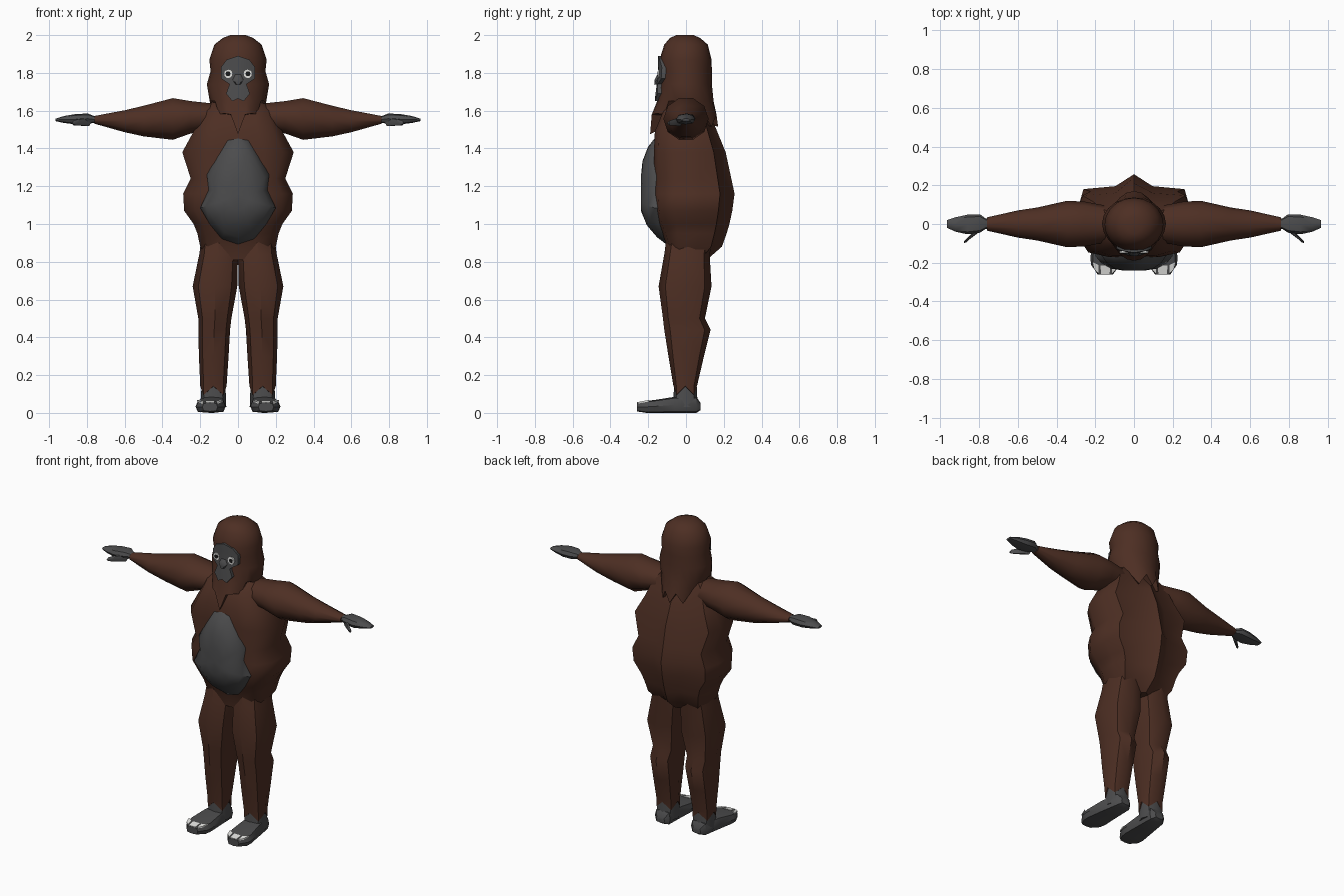
import bpy, bmesh, math
from mathutils import Vector as V

if "Cube" in bpy.data.objects:
    bpy.data.objects.remove(bpy.data.objects["Cube"])


def material(name, rgb):
    m = bpy.data.materials.new(name)
    m.diffuse_color = (*rgb, 1)
    m.use_nodes = True
    m.node_tree.nodes["Principled BSDF"].inputs["Base Color"].default_value = m.diffuse_color
    return m


FUR = material("brown fur", (0.075, 0.028, 0.017))
SKIN = material("grey skin", (0.072, 0.072, 0.074))
WHITE = material("white", (0.75, 0.75, 0.73))
BLACK = material("black", (0.01, 0.01, 0.01))


def loft(name, rings, mat, angle=45):
    """Skin a list of equal-sized point rings and close both ends with fans."""
    bm = bmesh.new()
    rows = [[bm.verts.new(p) for p in r] for r in rings]
    n = len(rows[0])
    for a, b in zip(rows, rows[1:]):
        for i in range(n):
            bm.faces.new((a[i], a[(i + 1) % n], b[(i + 1) % n], b[i]))
    for r in (rows[0], rows[-1]):
        c = bm.verts.new(sum((v.co for v in r), V()) / n)
        for i in range(n):
            bm.faces.new((r[i], r[(i + 1) % n], c))
    bmesh.ops.recalc_face_normals(bm, faces=bm.faces)
    me = bpy.data.meshes.new(name)
    bm.to_mesh(me)
    bm.free()
    me.materials.append(mat)
    ob = bpy.data.objects.new(name, me)
    bpy.context.collection.objects.link(ob)
    bpy.context.view_layer.objects.active = ob
    ob.select_set(True)
    bpy.ops.object.shade_smooth_by_angle(angle=math.radians(angle))
    ob.select_set(False)
    return ob


def oval(n, a0, a1, b0, b1, p=1.0):
    """Superellipse filling the box a0..a1, b0..b1."""
    out = []
    for i in range(n):
        c, s = math.cos(2 * math.pi * i / n), math.sin(2 * math.pi * i / n)
        c, s = (math.copysign(abs(t) ** p, t) if abs(t) > 1e-6 else 0 for t in (c, s))
        out.append(((a0 + a1) / 2 + c * (a1 - a0) / 2, (b0 + b1) / 2 + s * (b1 - b0) / 2))
    return out


def patch(name, half, centre, depth, mat):
    """Domed plate facing -y from a mirrored half outline (x, z)."""
    pts = half + [(-x, z) for x, z in reversed(half) if x > 0]
    rings = []
    for t in (1, 1, 0.85, 0.6, 0.3):
        ring = [(x * t, centre + (z - centre) * t) for x, z in pts]
        back = 0.05 if not rings else 0
        rings.append([(x, depth(x, z, t) + back, z) for x, z in ring])
    return loft(name, rings, mat)


# torso: flat front, ridged back
half = [(0, -1), (.45, -1), (.8, -.86), (1, -.35), (1, .3), (.9, .7), (.33, .76), (0, 1)]
section = half + [(-x, y) for x, y in reversed(half[1:-1])]
torso = [(.81, .15, .09, .11), (.88, .20, .10, .19), (.95, .215, .125, .215), (1.0, .235, .15, .23),
         (1.07, .285, .165, .245), (1.16, .29, .17, .257), (1.24, .25, .17, .24), (1.38, .295, .17, .21),
         (1.49, .235, .165, .165), (1.60, .19, .12, .12), (1.66, .12, .06, .07)]
loft("torso", [[(x * w, y * (f if y < 0 else b), z) for x, y in section]
               for z, w, f, b in torso], FUR)

# bare belly
patch("belly",
      [(0, 1.455), (.055, 1.445), (.11, 1.36), (.165, 1.26), (.155, 1.18), (.2, 1.085),
       (.15, 1.0), (.085, .92), (0, .89)], 1.15,
      lambda x, z, t: -.165 + .4 * max(0, 1.05 - z) - .075 * (1 - t ** 4), SKIN)

# head with hair hanging to a jagged hem
N = 20
hair = [(2.0, .04, .05, .04), (1.985, .08, .085, .075), (1.95, .125, .115, .115), (1.87, .152, .14, .135),
        (1.81, .145, .135, .137), (1.74, .165, .135, .137), (1.65, .15, .153, .146)]
rings = [[(x, y, z) for x, y in oval(N, -w, w, -f, b)] for z, w, f, b in hair]
hem = oval(N, -.125, .125, -.19, .17)
rings.append([(x, y, (1.475 + 1.5 * abs(x) * (y < 0) + .04 * (y > 0)) if i % 2 else 1.58)
              for i, (x, y) in enumerate(hem)])
loft("head_hair", rings, FUR)

# face, nose, eyes
patch("face",
      [(0, 1.89), (.06, 1.87), (.09, 1.83), (.09, 1.77), (.045, 1.74), (.063, 1.69), (.03, 1.65), (0, 1.665)],
      1.76, lambda x, z, t: -.148 - .12 * max(0, 1.8 - z) + 2.5 * x * x, SKIN)
loft("nose", [[(x, y, z) for x, z in oval(6, -w, w, 1.735, h)]
              for y, w, h in ((-.145, .03, 1.80), (-.158, .026, 1.785), (-.166, .014, 1.765))], SKIN)
for s, side in ((1, "left"), (-1, "right")):
    for part, r, y, mat in (("white", .023, -.149, WHITE), ("pupil", .013, -.151, BLACK)):
        loft(f"{side}_eye_{part}", [[(s * (.053 + x), yy, 1.795 + z) for x, z in oval(12, -r, r, -r, r)]
                                    for yy in (y + .009, y)], mat)

    # arm: x, z low, z high, y half depth
    arm = [(.12, 1.50, 1.64, .09), (.25, 1.475, 1.655, .115), (.345, 1.44, 1.672, .12),
           (.50, 1.46, 1.63, .085), (.60, 1.483, 1.605, .07), (.76, 1.53, 1.573, .034)]
    loft(f"{side}_arm", [[(s * x, y, z) for y, z in oval(10, -d, d, a, b)] for x, a, b, d in arm], FUR)

    # hand and thumb: x, y range, z range
    hand = [(.73, -.022, .022, 1.535, 1.57), (.765, -.025, .028, 1.535, 1.573), (.795, -.045, .05, 1.53, 1.585),
            (.86, -.053, .048, 1.527, 1.582), (.92, -.04, .035, 1.535, 1.572), (.965, -.02, .02, 1.544, 1.558)]
    loft(f"{side}_hand", [[(s * x, y, z) for y, z in oval(8, a, b, c, d, .8)]
                          for x, a, b, c, d in hand], SKIN)
    thumb = [(.80, -.03, .025), (.835, -.06, .02), (.865, -.085, .014), (.872, -.097, .005)]
    loft(f"{side}_thumb", [[(s * (x + u), y - u * .3, 1.545 + w + y * .12) for u, w in oval(6, -r, r, -r, r)]
                           for x, y, r in thumb], SKIN)

    # leg with zigzag fur hem: z, x range, y range
    leg = [(.95, .02, .19, -.10, .15), (.84, .0, .205, -.115, .125), (.67, .004, .24, -.145, .135),
           (.5, .035, .21, -.122, .10), (.44, .042, .21, -.115, .13), (.3, .05, .207, -.093, .095),
           (.15, .06, .2, -.068, .06)]
    rings = [[(s * x, y, z) for x, y in oval(8, a, b, c, d, .85)] for z, a, b, c, d in leg]
    rings.append([(s * x, y, .095 if i % 2 else .142)
                  for i, (x, y) in enumerate(oval(8, .06, .2, -.066, .058, .85))])
    loft(f"{side}_leg", rings, FUR)

    # ankle and foot: y, half width, z range
    loft(f"{side}_ankle", [[(s * x, y, z) for x, y in oval(8, .13 - r, .13 + r, -r, r * .9, .85)]
                           for z, r in ((.03, .068), (.09, .066), (.16, .062))], SKIN)
    foot = [(.078, .13, .03, .015, .05), (.055, .13, .055, 0, .085), (-.06, .138, .068, 0, .085),
            (-.17, .145, .08, 0, .068), (-.21, .147, .075, 0, .064), (-.26, .148, .04, .008, .054)]
    loft(f"{side}_foot", [[(s * (c + x), y, z) for x, z in oval(8, -w, w, a, b, .5)]
                          for y, c, w, a, b in foot], SKIN, 35)

    # toenails
    nails = [[(-.025, -.215), (.025, -.215), (.022, -.259), (-.022, -.259)]]
    for m in (1, -1):
        nails.append([(m * .036, -.212), (m * .068, -.195), (m * .058, -.235), (m * .034, -.256)])
    for k, q in enumerate(nails):
        loft(f"{side}_toenail_{k + 1}",
             [[(s * (.148 + x), y, .066 + .2 * (y + .2) + h) for x, y in q] for h in (-.006, .002)], WHITE, 30)
